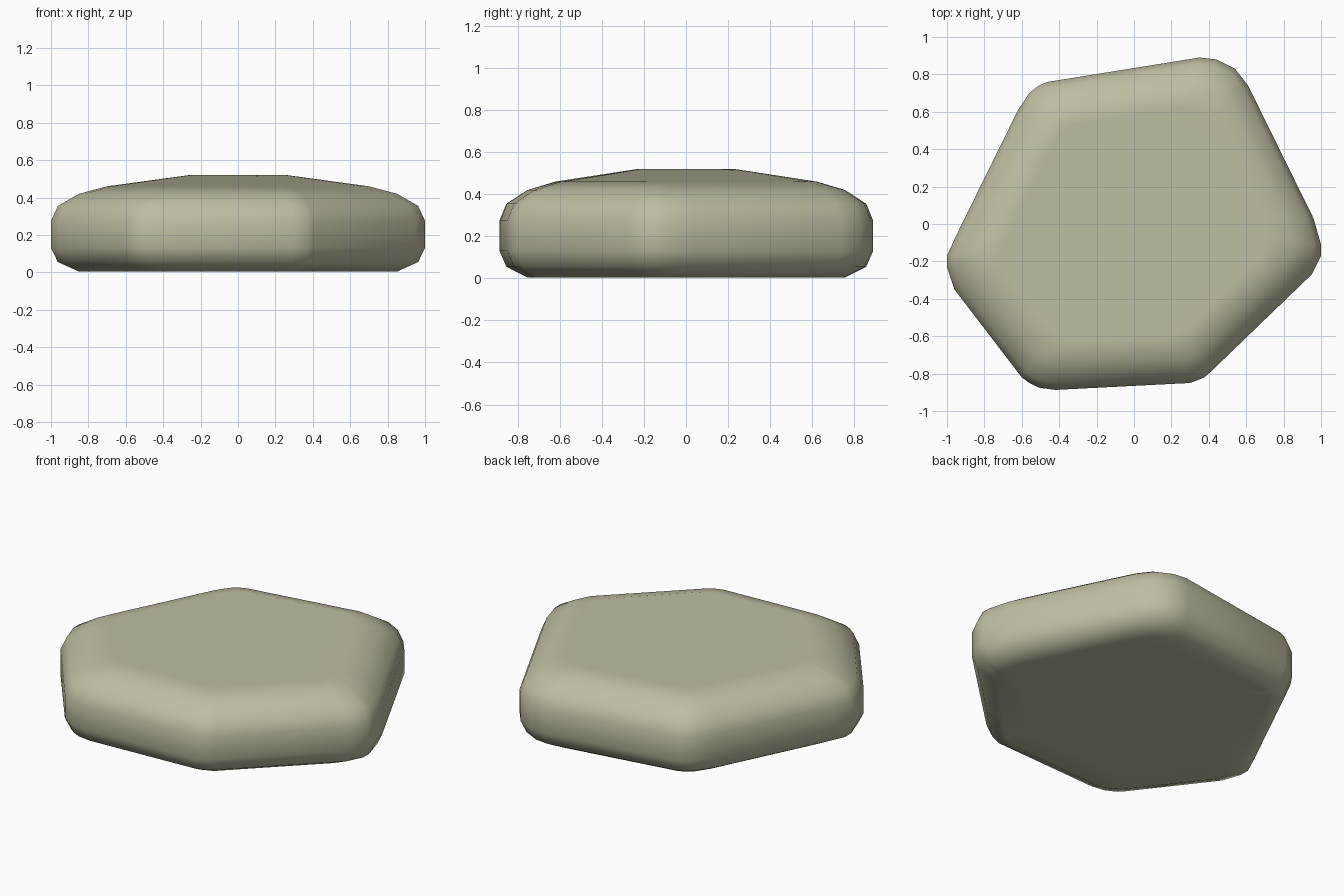
import bpy, bmesh

if "Cube" in bpy.data.objects:
    bpy.data.objects.remove(bpy.data.objects["Cube"])

# Rounded six-cornered outline, four points per corner, counter-clockwise
outline = [
    (.95, -.27), (1, -.17), (1, -.11), (.96, .03),
    (.61, .74), (.54, .83), (.44, .88), (.35, .89),
    (-.46, .76), (-.51, .74), (-.56, .70), (-.62, .61),
    (-.95, -.06), (-1, -.17), (-1, -.23), (-.96, -.35),
    (-.60, -.82), (-.56, -.85), (-.51, -.875), (-.42, -.887),
    (.30, -.85), (.34, -.835), (.375, -.82), (.40, -.80),
]

# Section: (outline scale, height), from the hollow underside to the domed top
section = [(.26, .06), (.70, .03), (.85, .004), (.963, .055), (1, .13), (1, .275),
           (.963, .355), (.85, .42), (.70, .46), (.26, .52)]

bm = bmesh.new()
rings = [[bm.verts.new((x * s, y * s, z)) for x, y in outline] for s, z in section]

# Skin the rings and cap both ends
n = len(outline)
for a, b in zip(rings, rings[1:]):
    for i in range(n):
        j = (i + 1) % n
        bm.faces.new((a[i], a[j], b[j], b[i]))
bm.faces.new(rings[0][::-1])
bm.faces.new(rings[-1])
for f in bm.faces:
    f.smooth = True

mesh = bpy.data.meshes.new("flat_stone")
bm.to_mesh(mesh)
bm.free()
stone = bpy.data.objects.new("flat_stone", mesh)
bpy.context.collection.objects.link(stone)

# Level shading on the caps: top and underside normals point straight up and down
normals = []
for v in mesh.vertices:
    cap = v.co.xy.length < .72 * 1.06 and (v.co.z > .44 or v.co.z < .07)
    normals.append((0, 0, 1 if v.co.z > .2 else -1) if cap else v.normal)
mesh.normals_split_custom_set_from_vertices(normals)

# Grey-green stone colour
mat = bpy.data.materials.new("stone")
mat.diffuse_color = (.52, .51, .36, 1)
mat.use_nodes = True
mat.node_tree.nodes["Principled BSDF"].inputs["Base Color"].default_value = mat.diffuse_color
mesh.materials.append(mat)
